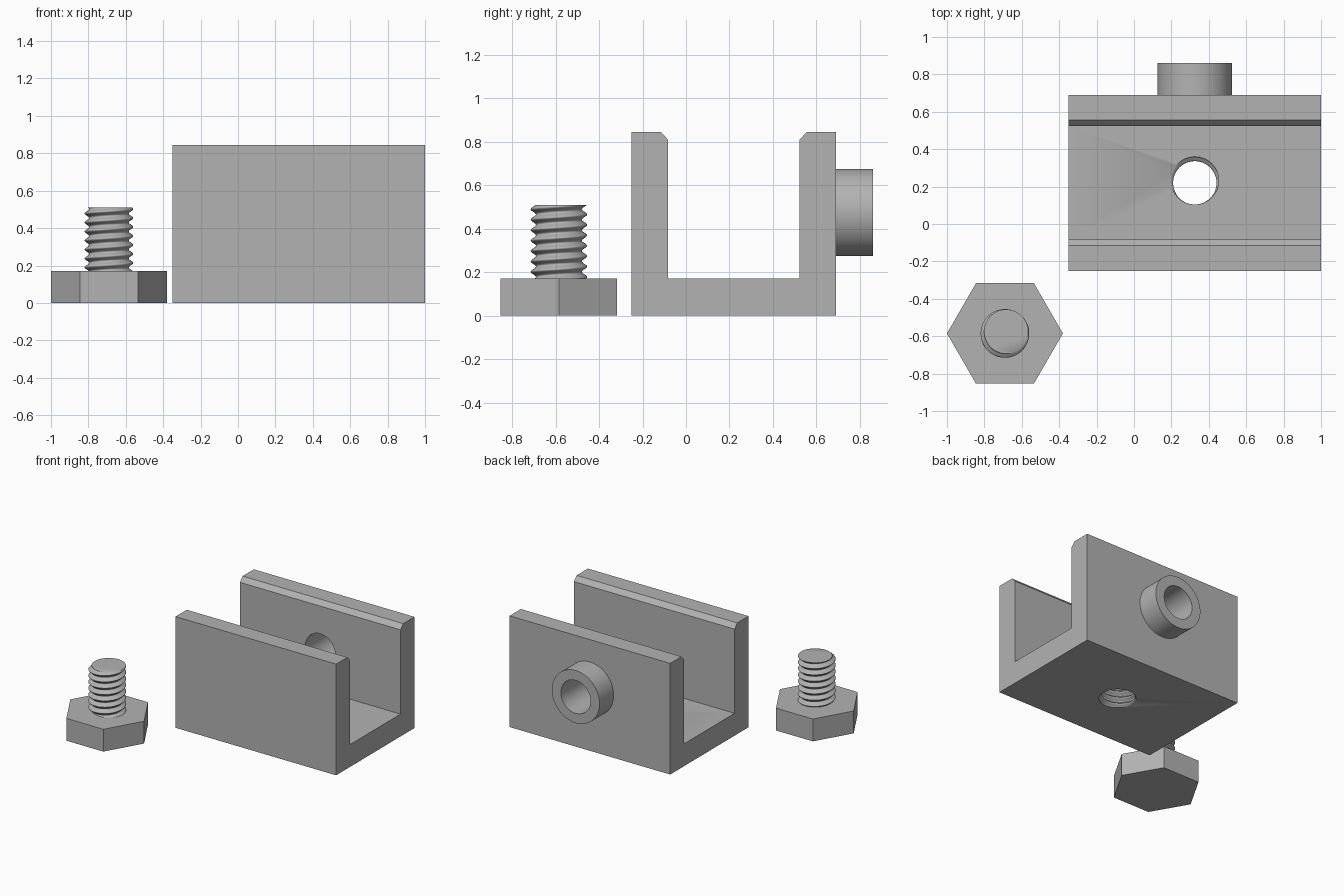
import bpy, bmesh, math
from mathutils import Vector

if "Cube" in bpy.data.objects:
    bpy.data.objects.remove(bpy.data.objects["Cube"])

grey = bpy.data.materials.new("plain grey")
grey.use_nodes = True
colour = (0.45, 0.45, 0.45, 1)
grey.diffuse_color = colour
grey.node_tree.nodes["Principled BSDF"].inputs["Base Color"].default_value = colour

PITCH = 0.048
MID_X, MID_Y = 0.325, 0.22       # centre of the bracket
BORE_Z = 0.475


def make(name, bm):
    bmesh.ops.recalc_face_normals(bm, faces=bm.faces)
    mesh = bpy.data.meshes.new(name)
    bm.to_mesh(mesh)
    bm.free()
    mesh.materials.append(grey)
    obj = bpy.data.objects.new(name, mesh)
    bpy.context.collection.objects.link(obj)
    return obj


def extrude(name, points, offset):
    """Prism from a closed outline swept along an offset."""
    bm = bmesh.new()
    face = bm.faces.new([bm.verts.new(p) for p in points])
    top = bmesh.ops.extrude_face_region(bm, geom=[face])["geom"]
    bmesh.ops.translate(bm, vec=offset, verts=[v for v in top if isinstance(v, bmesh.types.BMVert)])
    return make(name, bm)


def ring(n, radius, place):
    turns = [2 * math.pi * i / n for i in range(n)]
    return [place(radius * math.cos(t), radius * math.sin(t)) for t in turns]


def threaded_rod(name, x, y, z0, z1, radius, offset, top_angle, top_z):
    """Off-centre circle twisted upward, giving a rounded thread."""
    bm = bmesh.new()
    steps = math.ceil((z1 - z0) / PITCH * 16)
    n, rows = 48, []
    for k in range(steps + 1):
        z = z0 + (z1 - z0) * k / steps
        a = top_angle + 2 * math.pi * (z - top_z) / PITCH
        cx, cy = x + offset * math.cos(a), y + offset * math.sin(a)
        rows.append([bm.verts.new(p) for p in ring(n, radius, lambda u, v: (cx + u, cy + v, z))])
    for low, high in zip(rows, rows[1:]):
        for i in range(n):
            j = (i + 1) % n
            bm.faces.new((low[i], low[j], high[j], high[i]))
    bm.faces.new(rows[0])
    bm.faces.new(rows[-1])
    return make(name, bm)


def cut(obj, cutter):
    mod = obj.modifiers.new("hole", "BOOLEAN")
    mod.operation, mod.solver, mod.object = "DIFFERENCE", "EXACT", cutter
    bpy.context.view_layer.objects.active = obj
    bpy.ops.object.modifier_apply(modifier=mod.name)


# U-shaped bracket with chamfered inner lips
half = [(0.47, 0), (0.47, 0.845), (0.335, 0.845), (0.303, 0.81), (0.303, 0.17)]
outline = [(MID_Y + y, z) for y, z in half] + [(MID_Y - y, z) for y, z in reversed(half)]
bracket = extrude("bracket", [(-0.35, y, z) for y, z in outline], Vector((1.35, 0, 0)))

# Round collar on the back wall
collar = extrude("collar", ring(64, 0.2, lambda u, v: (MID_X + u, 0.69, BORE_Z + v)), Vector((0, 0.17, 0)))

# Smooth bore through collar and back wall, threaded hole through the floor
bore = extrude("bore_cutter", ring(64, 0.125, lambda u, v: (MID_X + u, 0.4, BORE_Z + v)), Vector((0, 0.6, 0)))
tap = threaded_rod("thread_cutter", MID_X, MID_Y, -0.03, 0.2, 0.128, 0.012, math.pi / 2, 0.17)
cut(bracket, bore)
cut(collar, bore)
cut(bracket, tap)
for cutter in (bore, tap):
    bpy.data.objects.remove(cutter)

# Hexagonal bolt
BX, BY = -0.69, -0.585
head = extrude("bolt_head", ring(6, 0.31, lambda u, v: (BX + u, BY + v, 0)), Vector((0, 0, 0.17)))
shank = threaded_rod("bolt_shank", BX, BY, 0.16, 0.51, 0.118, 0.012, math.radians(60), 0.51)

# Smooth the round surfaces, keep edges sharp
for obj in (bracket, collar, shank):
    bpy.ops.object.select_all(action="DESELECT")
    obj.select_set(True)
    bpy.context.view_layer.objects.active = obj
    bpy.ops.object.shade_smooth_by_angle(angle=math.radians(35))
